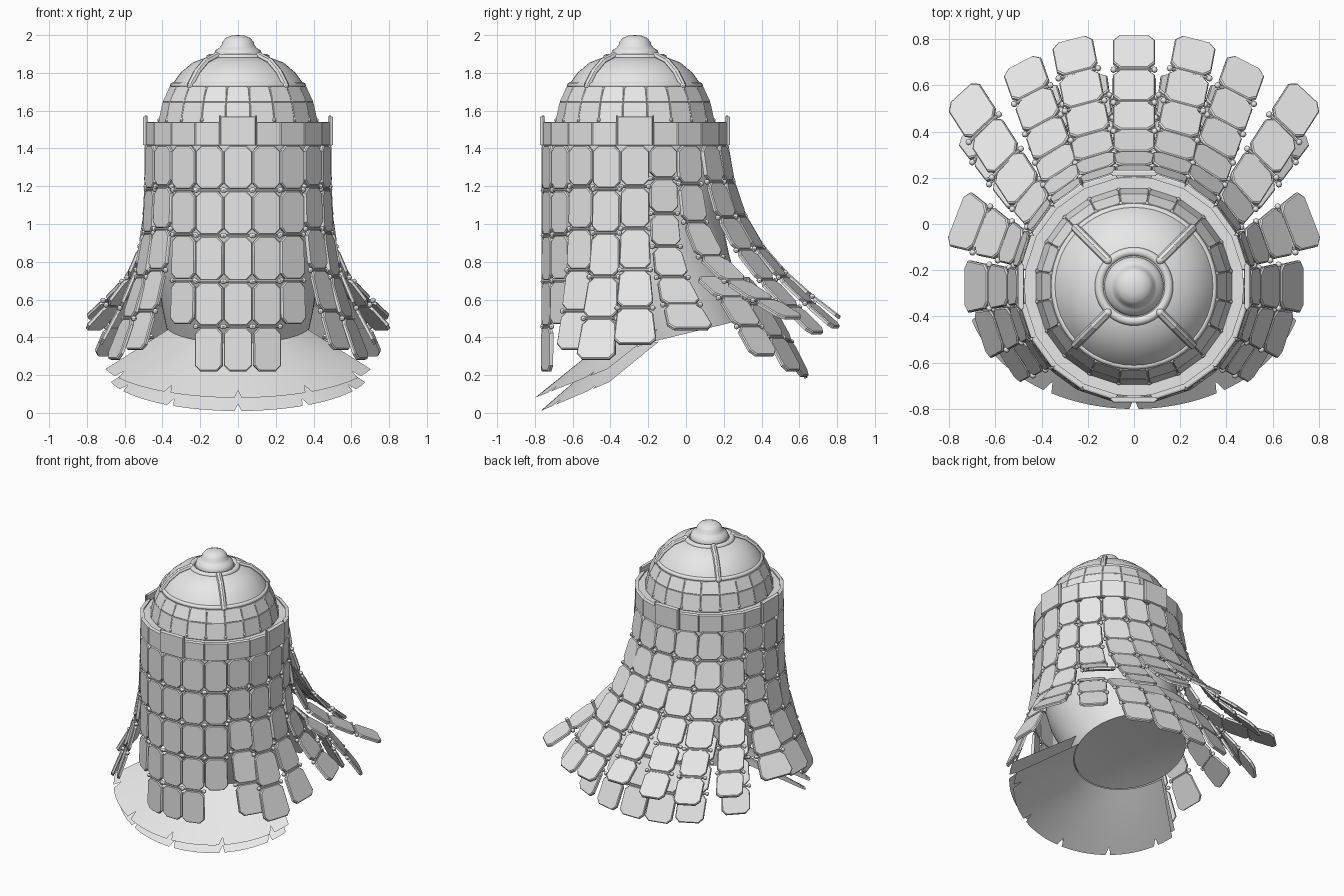
import bpy, bmesh, math
from mathutils import Vector, Matrix

if "Cube" in bpy.data.objects:
    bpy.data.objects.remove(bpy.data.objects["Cube"])

steel = bpy.data.materials.new("pale steel")
steel.use_nodes = True
GREY = (0.8, 0.8, 0.8, 1)
steel.diffuse_color = GREY
steel.node_tree.nodes["Principled BSDF"].inputs["Base Color"].default_value = GREY

AXIS = Vector((0, -0.27, 0))
UP = Vector((0, 0, 1))
COLUMNS = 20
STEP = math.tau / COLUMNS


def polar(a, r, z):
    return AXIS + Vector((r * math.sin(a), -r * math.cos(a), z))


def finish(bm, name, smooth=None):
    bmesh.ops.recalc_face_normals(bm, faces=bm.faces)
    mesh = bpy.data.meshes.new(name)
    bm.to_mesh(mesh)
    bm.free()
    ob = bpy.data.objects.new(name, mesh)
    bpy.context.collection.objects.link(ob)
    mesh.materials.append(steel)
    if smooth:
        bpy.ops.object.select_all(action="DESELECT")
        ob.select_set(True)
        bpy.context.view_layer.objects.active = ob
        bpy.ops.object.shade_smooth_by_angle(angle=math.radians(smooth))


def loft(bm, rings, closed=True):
    rows = [[bm.verts.new(p) for p in ring] for ring in rings]
    n = len(rows[0])
    for lo, hi in zip(rows, rows[1:]):
        for i in range(n if closed else n - 1):
            j = (i + 1) % n
            bm.faces.new((lo[i], lo[j], hi[j], hi[i]))
    return rows


def plate(bm, top, bottom, side, w_top, w_bot, thick, cut):
    """Flat plate with clipped corners between two points."""
    d = (bottom - top).normalized()
    n = side.cross(d).normalized()
    if n.dot((top + bottom) / 2 - AXIS) < 0:
        n.negate()
    a, b = w_top / 2, w_bot / 2
    e = d * cut
    rim = [top - side * (a - cut), top + side * (a - cut), top + side * a + e,
           bottom + side * b - e, bottom + side * (b - cut),
           bottom - side * (b - cut), bottom - side * b - e, top - side * a + e]
    c = (top + bottom) / 2
    front = [c + (p - c) * 0.95 + n * thick / 2 for p in rim]
    mid = [p + n * thick * 0.2 for p in rim]
    back = [p - n * thick / 2 for p in rim]
    rows = loft(bm, [back, mid, front])
    bm.faces.new(rows[0])
    bm.faces.new(rows[-1])


def knob(bm, p, r):
    bmesh.ops.create_uvsphere(bm, u_segments=8, v_segments=6, radius=r,
                              matrix=Matrix.Translation(p))


def rod(bm, p, q, r):
    d = q - p
    m = Matrix.Translation((p + q) / 2) @ d.to_track_quat("Z", "Y").to_matrix().to_4x4()
    bmesh.ops.create_cone(bm, cap_ends=True, segments=8, radius1=r, radius2=r,
                          depth=d.length, matrix=m)


def lathe(name, profile, seg=48, smooth=35):
    bm = bmesh.new()
    loft(bm, [[polar(math.tau * i / seg, r, z) for i in range(seg)] for r, z in profile])
    bmesh.ops.remove_doubles(bm, verts=bm.verts, dist=1e-5)
    finish(bm, name, smooth)


def torus(name, r, tube, z):
    pts = [(r + tube * math.cos(t * math.tau / 8), z + tube * math.sin(t * math.tau / 8))
           for t in range(9)]
    lathe(name, pts, smooth=60)


# Dome, its rings and the rounded finial
DOME = [(0.425, 1.50), (0.415, 1.57), (0.395, 1.64), (0.355, 1.73),
        (0.305, 1.80), (0.24, 1.855), (0.16, 1.885), (0, 1.90)]
lathe("dome", DOME)
torus("dome_ring_lower", 0.345, 0.015, 1.735)
torus("dome_ring_upper", 0.15, 0.02, 1.88)
lathe("finial", [(0.125, 1.87), (0.128, 1.895), (0.12, 1.92), (0.10, 1.932), (0.088, 1.945),
                 (0.082, 1.965), (0.065, 1.985), (0.035, 1.997), (0, 2.0)], smooth=50)

# Four diagonal ribs on the dome cap
bm = bmesh.new()
for k in range(4):
    a = math.pi / 4 + k * math.pi / 2
    pts = [polar(a, r, z + 0.004) for r, z in DOME[3:7]]
    for p, q in zip(pts, pts[1:]):
        rod(bm, p, q, 0.02)
    for p in pts:
        knob(bm, p, 0.02)
finish(bm, "dome_ribs", 40)

# Close-fitting panels round the lower dome, with studs at their corners
bm = bmesh.new()
for k in range(COLUMNS):
    a = k * STEP
    side = Vector((math.cos(a), math.sin(a), 0))
    plate(bm, polar(a, 0.395, 1.645), polar(a, 0.42, 1.53), side, 0.125, 0.133, 0.008, 0.002)
    plate(bm, polar(a, 0.357, 1.727), polar(a, 0.395, 1.645), side, 0.112, 0.125, 0.008, 0.008)
    knob(bm, polar(a + STEP / 2, 0.36, 1.715), 0.012)
    knob(bm, polar(a + STEP / 2, 0.42, 1.55), 0.012)
finish(bm, "dome_panels")

# Brow band of upright panels, four of them taller and wider
lathe("band_core", [(0.44, 1.42), (0.475, 1.42), (0.475, 1.53), (0.41, 1.53)], 40)
bm = bmesh.new()
for k in range(COLUMNS):
    a = k * STEP
    side = Vector((math.cos(a), math.sin(a), 0))
    tall = k % 5 == 0
    w = 0.19 if tall else 0.155
    r = 0.49 if tall else 0.48
    plate(bm, polar(a, r, 1.57 if tall else 1.54), polar(a, r, 1.415), side, w, w, 0.025, 0.002)
    if tall:
        for s in (-1, 1):
            e = polar(a, 0.487, 1.42) + side * s * 0.095
            rod(bm, e, e + UP * 0.155, 0.006)
finish(bm, "brow_band")

# Inner lining, swept back and tilted at the neck
bm = bmesh.new()
rings = []
for z, yc, r, tilt in [(1.5, -0.27, 0.455, 0), (1.0, -0.27, 0.455, 0.04), (0.75, -0.2, 0.43, 0.08),
                       (0.55, -0.11, 0.4, 0.09), (0.41, -0.04, 0.37, 0.09)]:
    angles = [math.tau * i / 40 for i in range(40)]
    rings.append([Vector((r * math.sin(a), yc - r * math.cos(a), z - tilt * math.cos(a)))
                  for a in angles])
rows = loft(bm, rings)
tip = bm.verts.new((0, -0.05, 0.46))
for i in range(40):
    bm.faces.new((rows[-1][i], rows[-1][(i + 1) % 40], tip))
finish(bm, "lining", 50)


# Flared throat skirt in two cloth layers with slit hems
def skirt(name, lift, out):
    bm = bmesh.new()
    n = 96
    rings = []
    for t in (0, 0.25, 0.5, 0.75, 1):
        ring = []
        for i in range(n + 1):
            a = math.radians(-74 + 148 * i / n)
            inner = Vector((0.375 * math.sin(a), -0.04 - 0.375 * math.cos(a),
                            0.40 - 0.08 * math.cos(a) + lift))
            hem = Vector(((0.70 + out) * math.sin(a), -0.27 - (0.50 + out) * math.cos(a),
                          0.01 + lift + 0.21 * (1 - math.cos(a))))
            if i % 20 == 8:
                hem = hem.lerp(inner, 0.12)
            ring.append(inner.lerp(hem, t))
        rings.append(ring)
    loft(bm, rings, closed=False)
    finish(bm, name, 40)


skirt("throat_skirt_inner", 0, 0)
skirt("throat_skirt_outer", 0.07, 0.03)


def curve(ctrl, rows):
    """Sample a drooping curve at equal lengths."""
    a, b, c, d = ctrl
    fine = []
    for i in range(201):
        t = i / 200
        u = 1 - t
        fine.append(a * u**3 + b * 3 * u * u * t + c * 3 * u * t * t + d * t**3)
    run = [0]
    for p, q in zip(fine, fine[1:]):
        run.append(run[-1] + (q - p).length)
    return [fine[min(range(201), key=lambda i: abs(run[i] - run[-1] * k / rows))]
            for k in range(rows + 1)]


def column(name, pts, widest):
    plates, links = bmesh.new(), bmesh.new()

    def width(p):
        return min(0.308 * ((p - AXIS) * Vector((1, 1, 0))).length, widest)

    for i, (p, q) in enumerate(zip(pts, pts[1:])):
        flat = (p + q) / 2 - AXIS
        side = Vector((-flat.y, flat.x, 0)).normalized()
        d = (q - p).normalized()
        plate(plates, p + d * 0.005, q - d * 0.005, side, width(p), width(q), 0.02, 0.03)
        # Knobs and a cross wire at each joint
        if i:
            half = side * width(p) * 0.49
            for s in (-1, 1):
                knob(links, p + half * s, 0.014)
            rod(links, p - half, p + half, 0.008)
    finish(plates, name + "_plates")
    finish(links, name + "_links", 40)


# Hanging plate columns: tip position and number of rows, front to back
TIPS = [(0, -0.757, 0.215, 5), (0.155, -0.737, 0.215, 5), (0.295, -0.67, 0.465, 4),
        (0.55, -0.60, 0.33, 5), (0.66, -0.48, 0.28, 5), (0.73, -0.27, 0.36, 5),
        (0.77, 0.03, 0.44, 6), (0.75, 0.57, 0.50, 6), (0.49, 0.70, 0.42, 6),
        (0.27, 0.80, 0.45, 6), (0, 0.82, 0.50, 6)]
# Shorter drooping columns below the back fan: tip positions
UNDER = {7: (0.70, 0.42, 0.30), 8: (0.42, 0.57, 0.22), 9: (0.21, 0.63, 0.19), 10: (0, 0.64, 0.18)}

for k, (x, y, z, rows) in enumerate(TIPS):
    for sign in ((1,) if k in (0, 10) else (1, -1)):
        tag = "" if k in (0, 10) else "_left" if sign > 0 else "_right"
        top = polar(sign * k * STEP, 0.485, 1.42)
        end = Vector((sign * x, y, z))
        # The back leans out early; the sides drop straight, then flare
        back = k > 7
        p1 = top.lerp(end, 0.08 if back else 0.0)
        p2 = top.lerp(end, 0.32 if back else 0.17 if k == 7 else 0.06)
        p1.z, p2.z = (1.0, 0.8) if back else (0.95, 0.7) if k < 3 else (0.82, 0.78)
        cap = 0.152 if k < 3 else 0.25 if k < 7 else 0.18
        column(f"column_{k}{tag}", curve((top, p1, p2, end), rows), cap)
        if k in UNDER:
            ux, uy, uz = UNDER[k]
            low = Vector((sign * ux, uy, uz))
            root = top.lerp(low, 0.25)
            root.z = 0.72
            bend = root.lerp(low, 0.4) + UP * 0.08
            column(f"under_column_{k}{tag}", curve((root, bend, bend, low), 3), 0.19)
